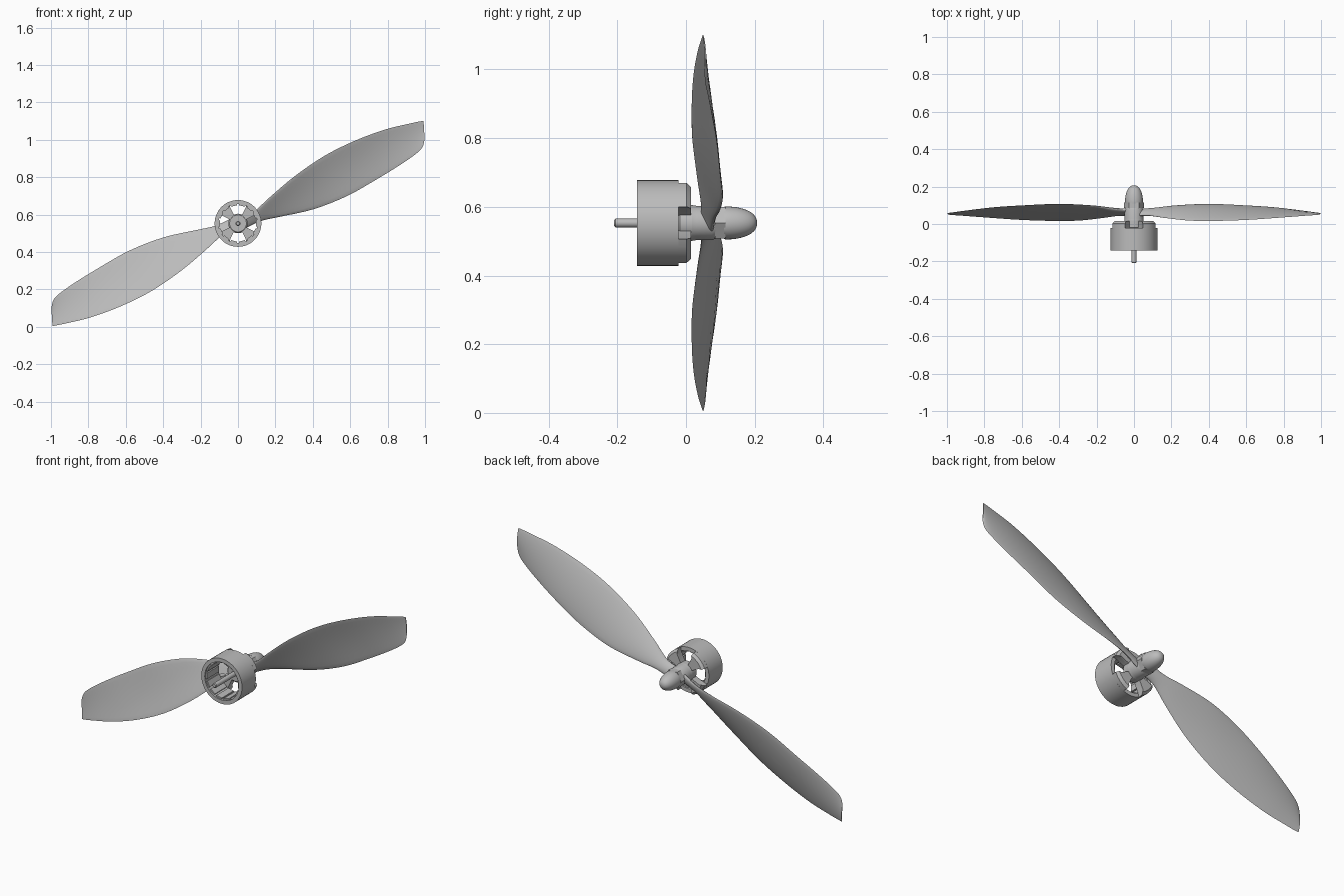
import bpy, bmesh
from math import sin, cos, pi, radians
from mathutils import Vector, Matrix

cube = bpy.data.objects.get("Cube")
if cube:
    bpy.data.objects.remove(cube)

CENTRE = Vector((0, 0, 0.553))
grey = bpy.data.materials.new("plain grey")
grey.use_nodes = True
grey.diffuse_color = (0.5, 0.5, 0.5, 1)
grey.node_tree.nodes["Principled BSDF"].inputs["Base Color"].default_value = (0.5, 0.5, 0.5, 1)


def finish(name, bm, angle=35):
    bmesh.ops.remove_doubles(bm, verts=bm.verts, dist=1e-5)
    bmesh.ops.recalc_face_normals(bm, faces=bm.faces)
    mesh = bpy.data.meshes.new(name)
    bm.to_mesh(mesh)
    bm.free()
    mesh.materials.append(grey)
    ob = bpy.data.objects.new(name, mesh)
    bpy.context.collection.objects.link(ob)
    ob.location = CENTRE
    bpy.ops.object.select_all(action="DESELECT")
    ob.select_set(True)
    bpy.context.view_layer.objects.active = ob
    bpy.ops.object.shade_smooth_by_angle(angle=radians(angle))
    return ob


def loft(bm, rings, closed=False, caps=True):
    """Skin a list of equal-sized point rings."""
    rows = [[bm.verts.new(p) for p in ring] for ring in rings]
    pairs = list(zip(rows, rows[1:])) + ([(rows[-1], rows[0])] if closed else [])
    for a, b in pairs:
        for i in range(len(a)):
            j = (i + 1) % len(a)
            bm.faces.new((a[i], a[j], b[j], b[i]))
    if caps and not closed:
        bm.faces.new(rows[0])
        bm.faces.new(rows[-1])


def turned(name, profile, sides=48, closed=False):
    """Turn a (radius, y) profile about the y axis."""
    bm = bmesh.new()
    loft(bm, [[(r * cos(2 * pi * i / sides), y, r * sin(2 * pi * i / sides))
               for i in range(sides)] for r, y in profile], closed)
    return finish(name, bm)


def polar(r, a, y):
    return Vector((r * cos(a), y, r * sin(a)))


# Motor can, shaft and bearing core
turned("motor_can", [(0.125, -0.143), (0.125, -0.022), (0.104, -0.022), (0.104, -0.143)], closed=True)
turned("shaft", [(0.009, -0.209), (0.013, -0.205), (0.013, 0.09)], 20)
turned("motor_core", [(0.045, -0.025), (0.052, -0.018), (0.052, 0.018), (0.045, 0.024)])

# Magnets around the inside of the can
bm = bmesh.new()
for k in range(14):
    a = 2 * pi * k / 14
    loft(bm, [[polar(r, a + d, y) for r, d in
               ((0.106, -0.17), (0.106, 0.17), (0.097, 0.17), (0.097, -0.17))]
              for y in (-0.135, -0.03)])
finish("magnets", bm)

# Four chamfered spokes joining the core to the can
bm = bmesh.new()
for k in range(4):
    a = pi / 4 + k * pi / 2
    rings = []
    for y, rim in ((-0.024, 0.125), (0.002, 0.125), (0.015, 0.112)):
        ring = [polar(rim, a + d, y) for d in (-0.4, -0.2, 0, 0.2, 0.4)]
        ring += [polar(0.1, a + 0.33, y), polar(0.045, a + 0.33, y),
                 polar(0.045, a - 0.33, y), polar(0.1, a - 0.33, y)]
        rings.append(ring)
    loft(bm, rings)
finish("spokes", bm, 20)

# Propeller hub, hexagonal nut and pointed spinner
turned("propeller_hub", [(0.052, 0.018), (0.05, 0.03), (0.05, 0.075), (0.045, 0.088)])
turned("nut", [(0.053, 0.085), (0.053, 0.115)], 6)
turned("spinner", [(0.047, 0.11)] + [(0.048 * cos(t * pi / 20) ** 0.85, 0.118 + 0.089 * sin(t * pi / 20))
                                      for t in range(10)] + [(0.002, 0.207)], 32)

# Blade stations: upper edge (x, y, z), lower edge (x, y, z)
STATIONS = [
    ((0.01, .045, .035), (0.03, .075, -.03)),
    ((0.08, .045, .06), (0.12, .085, .012)),
    ((0.17, .032, .14), (0.22, .098, .035)),
    ((0.30, .018, .25), (0.40, .107, .075)),
    ((0.46, .017, .36), (0.58, .10, .145)),
    ((0.62, .023, .44), (0.74, .09, .235)),
    ((0.78, .034, .50), (0.87, .075, .315)),
    ((0.90, .043, .53), (0.955, .063, .375)),
    ((0.97, .048, .545), (0.987, .056, .41)),
    ((0.992, .05, .548), (0.998, .053, .45)),
]


def spline(pts, steps=4):
    """Smooth curve through the points."""
    p = [Vector(q) for q in pts]
    p = [2 * p[0] - p[1]] + p + [2 * p[-1] - p[-2]]
    out = []
    for a, b, c, d in zip(p, p[1:], p[2:], p[3:]):
        for i in range(steps):
            t = i / steps
            out.append(0.5 * (2 * b + (c - a) * t + (2 * a - 5 * b + 4 * c - d) * t * t
                              + (3 * b - a - 3 * c + d) * t ** 3))
    return out + [p[-2]]


def blade(name, turn):
    upper, lower = (spline([s[k] for s in STATIONS]) for k in (0, 1))
    span = Vector((0.89, 0, 0.46))
    n, rings = 10, []
    for i, (u, w) in enumerate(zip(upper, lower)):
        chord = w - u
        normal = span.cross(chord).normalized()
        if normal.y < 0:
            normal.negate()
        f = i / (len(upper) - 1)
        thick = 0.022 * (1 - f) ** 2 + 0.004
        camber = 0.045 * chord.length
        ring = []
        for j in range(2 * n):
            a = pi * j / n
            t = (1 - cos(a)) / 2
            ring.append(u + chord * t + normal * (camber * 4 * t * (1 - t) + thick * 0.5 * sin(a)))
        rings.append(ring)
    bm = bmesh.new()
    loft(bm, rings)
    bmesh.ops.transform(bm, matrix=Matrix.Rotation(turn, 4, "Y"), verts=bm.verts)
    return finish(name, bm, 50)


blade("left_blade", 0)
blade("right_blade", pi)
